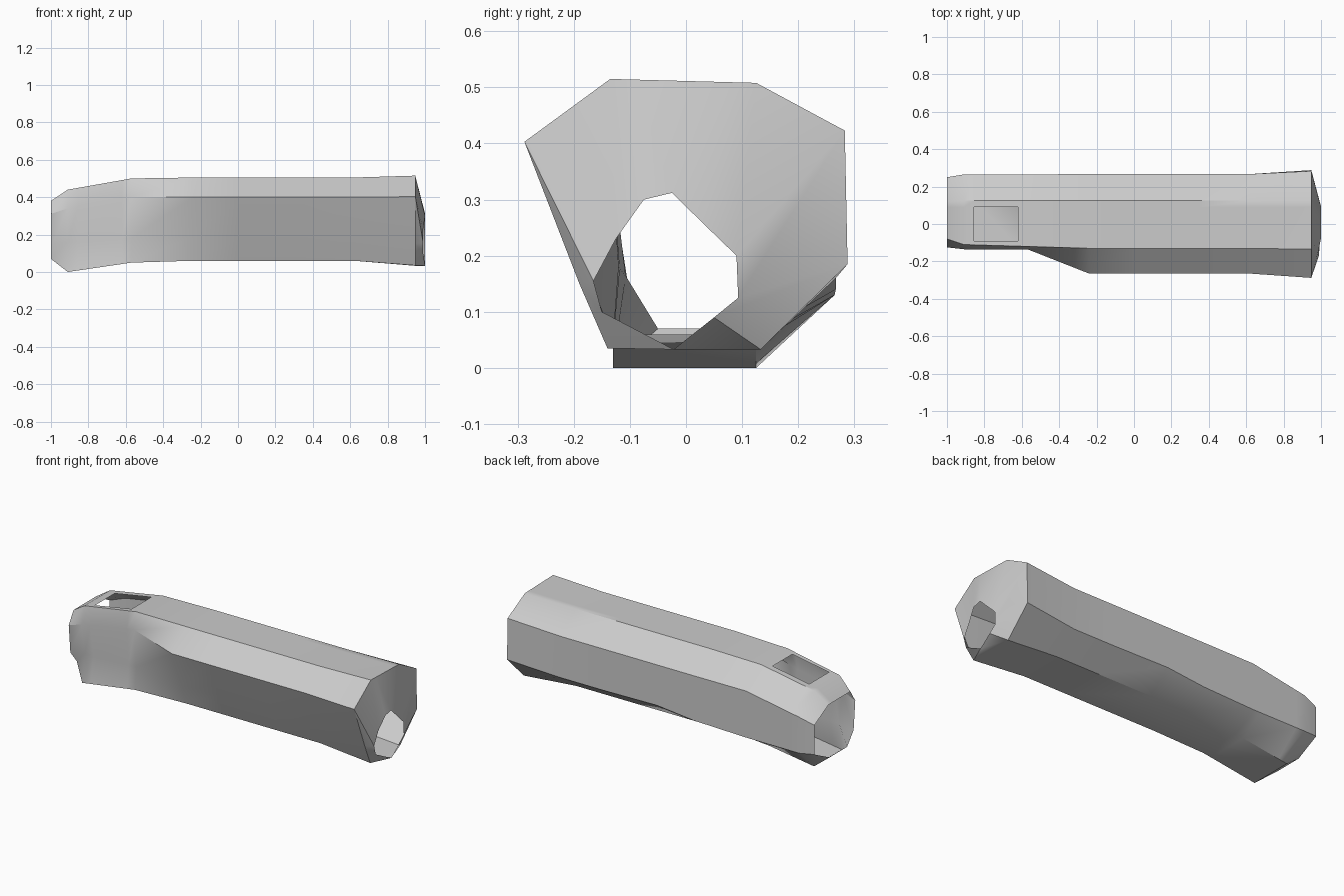
import bpy, bmesh
from mathutils import Vector

if "Cube" in bpy.data.objects:
    bpy.data.objects.remove(bpy.data.objects["Cube"])

# Cross-sections (y, z): top front, top back, back upper, back lower,
# bottom back, bottom front, front middle, front upper
MOUTH = [(-.08, .38), (.12, .38), (.25, .31), (.25, .14), (.11, .07), (-.05, .07), (-.11, .145), (-.125, .31)]
NECK = [(-.11, .44), (.125, .44), (.265, .34), (.265, .13), (.125, 0), (-.13, 0), (-.105, .16), (-.135, .34)]
GRIP = [(-.12, .5), (.125, .5), (.265, .4), (.265, .13), (.125, .05), (-.13, .05), (-.12, .18), (-.135, .4)]
BODY = [(-.13, .505), (.125, .505), (.267, .4), (.267, .165), (.128, .06), (-.132, .06), (-.185, .19), (-.265, .4)]
END = [(-.135, .515), (.125, .508), (.283, .423), (.288, .185), (.133, .033), (-.14, .035), (-.19, .15), (-.288, .403)]
# Rim of the hole in the end cap
RIM = [(-.125, .23), (-.075, .30), (-.025, .312), (.03, .258), (.09, .2),
       (.093, .125), (.05, .09), (-.022, .033), (-.15, .10), (-.165, .155)]


def section(x, pts, low=None):
    """Ring with two added top points that line up with the window sides."""
    p = [Vector((x, y, z)) for y, z in pts]
    if low is not None:
        p[3].z = low
    a, b = p[0], p[1]
    mids = []
    for y in (-.09, .09):
        y = max(y, a.y + .01) if y < 0 else y
        mids.append(a.lerp(b, (y - a.y) / (b.y - a.y)))
    return [a] + mids + p[1:]


def between(r0, r1, x):
    t = (x - r0[0].x) / (r1[0].x - r0[0].x)
    return [a.lerp(b, t) for a, b in zip(r0, r1)]


neck, grip = section(-.91, NECK), section(-.57, GRIP)
rings = [section(-1, MOUTH), neck, between(neck, grip, -.855), between(neck, grip, -.62), grip,
         section(-.24, BODY, .14), section(0, BODY, .165), section(.35, BODY, .16),
         section(.62, BODY, .16), section(.948, END),
         [Vector((1.0 if y > -.1 else .99, y, z)) for y, z in RIM]]

# Open tube with a window in the top
bm = bmesh.new()
loops = [[bm.verts.new(p) for p in r] for r in rings]
n = len(loops[0])
for i, (a, b) in enumerate(zip(loops, loops[1:])):
    for j in range(n):
        if i == 2 and j == 1:
            continue  # window opening
        k = (j + 1) % n
        bm.faces.new((a[j], b[j], b[k], a[k]))
bmesh.ops.recalc_face_normals(bm, faces=bm.faces)
mesh = bpy.data.meshes.new("tube_housing")
bm.to_mesh(mesh)
bm.free()
tube = bpy.data.objects.new("tube_housing", mesh)
bpy.context.collection.objects.link(tube)

# Soft facets along the length, crisp corners elsewhere
bpy.context.view_layer.objects.active = tube
tube.select_set(True)
bpy.ops.object.shade_smooth_by_angle(angle=.6)
